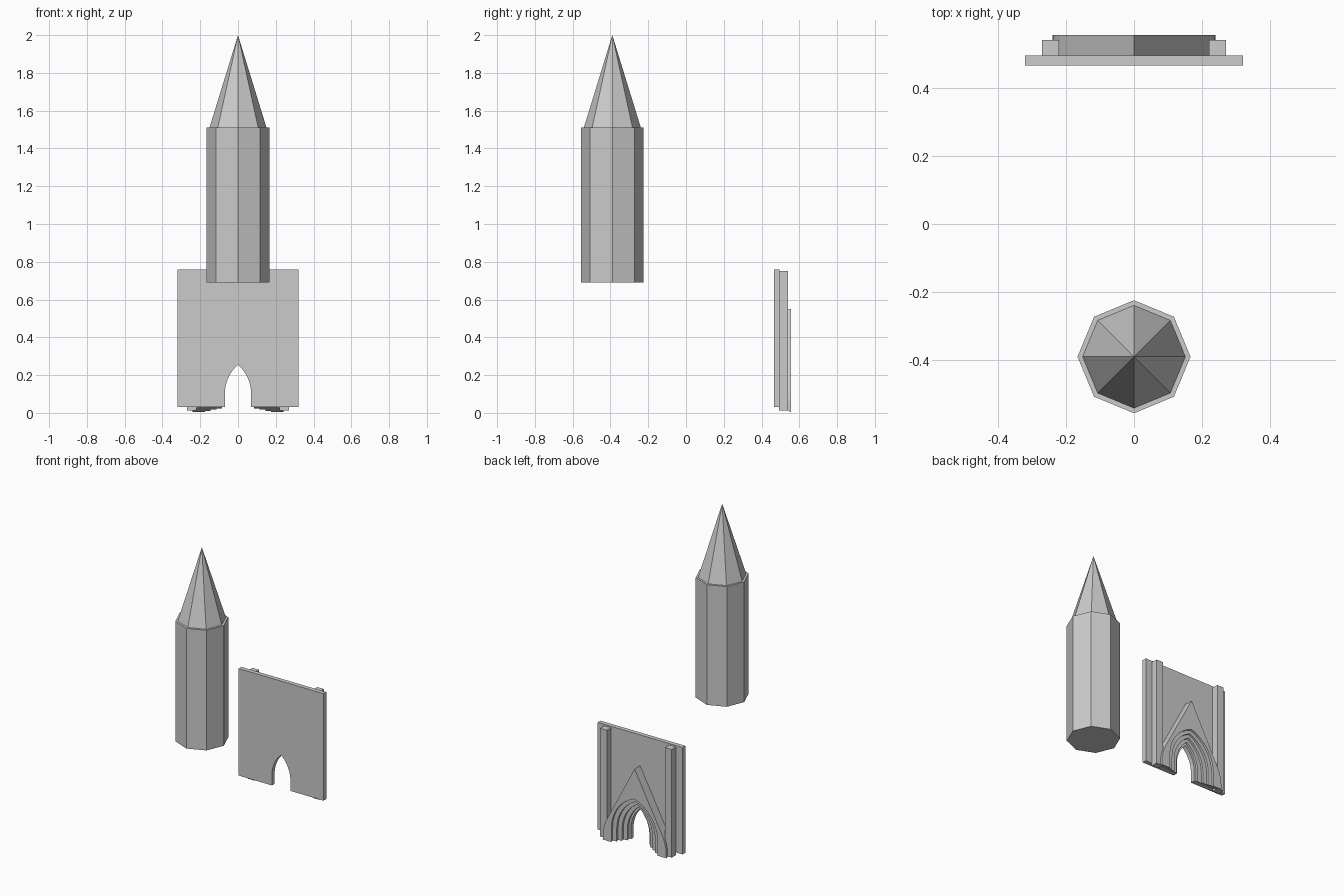
import bpy, bmesh, math

if "Cube" in bpy.data.objects:
    bpy.data.objects.remove(bpy.data.objects["Cube"])

TY = -0.39                     # tower centre
W0, W1, FACE = 0.465, 0.495, 0.555   # wall front, wall back, portal face


def make(name, bm):
    bmesh.ops.recalc_face_normals(bm, faces=bm.faces)
    me = bpy.data.meshes.new(name)
    bm.to_mesh(me)
    bm.free()
    ob = bpy.data.objects.new(name, me)
    bpy.context.collection.objects.link(ob)
    return ob


def mirrored(half):
    """Half outline from right foot to apex -> full outline."""
    return half + [(-x, z) for x, z in reversed(half[:-1])]


def arch(w, apex, foot, spring=0.1, n=8):
    """Two-centred pointed arch, right foot over the apex to left foot."""
    h = apex - spring
    r = (h * h + w * w) / (2 * w)
    end = math.asin(h / r)
    half = [(w, foot)]
    half += [(w - r + r * math.cos(end * i / n), spring + r * math.sin(end * i / n))
             for i in range(n + 1)]
    return mirrored(half)


def foot_z(y):
    return 0.005 + (FACE - y) * 0.4


def hood(y):
    """Gable outline: curved haunches, then straight up to the point."""
    half = [(0.24, foot_z(y)), (0.238, 0.06), (0.23, 0.1), (0.218, 0.135), (0.2, 0.17)]
    half += [(0.2 * (1 - i / 5), 0.17 + 0.38 * i / 5) for i in range(1, 6)]
    return mirrored(half)


# tower shaft and spire
bpy.ops.mesh.primitive_cylinder_add(vertices=8, radius=0.166, depth=0.82,
                                    location=(0, TY, 1.10))
bpy.context.object.name = "tower_shaft"
bpy.ops.mesh.primitive_cone_add(vertices=8, radius1=0.151, radius2=0, depth=0.49,
                                end_fill_type='NOTHING', location=(0, TY, 1.755))
bpy.context.object.name = "tower_spire"

# wall with pointed doorway
bm = bmesh.new()
outline = arch(0.07, 0.255, 0.03) + [(-0.32, 0.03), (-0.32, 0.76), (0.32, 0.76), (0.32, 0.03)]
face = bm.faces.new([bm.verts.new((x, W0, z)) for x, z in outline])
out = bmesh.ops.extrude_face_region(bm, geom=[face])
bmesh.ops.translate(bm, vec=(0, W1 - W0, 0),
                    verts=[v for v in out["geom"] if isinstance(v, bmesh.types.BMVert)])
make("gate_wall", bm)

# stepped portal under a gable: lofted outlines with closed feet
bm = bmesh.new()
loops = [(hood(W1), W1), (hood(FACE), FACE)]
steps = 4
for i in range(steps):
    w, apex = 0.175 - 0.03 * i, 0.345 - 0.024 * i
    for y in (FACE - 0.015 * i, FACE - 0.015 * (i + 1)):
        loops.append((arch(w, apex, foot_z(y)), y))
rows = [[bm.verts.new((x, y, z)) for x, z in pts] for pts, y in loops]
for a, b in zip(rows, rows[1:] + rows[:1]):
    for j in range(len(a) - 1):
        bm.faces.new((a[j], a[j + 1], b[j + 1], b[j]))
for end in (0, -1):
    bm.faces.new([r[end] for r in rows])
make("portal", bm)

# buttresses
for side, label in ((1, "right"), (-1, "left")):
    bpy.ops.mesh.primitive_cube_add(size=1, location=(side * 0.245, 0.516, 0.381))
    ob = bpy.context.object
    ob.name = "buttress_" + label
    ob.scale = (0.05, 0.048, 0.738)
